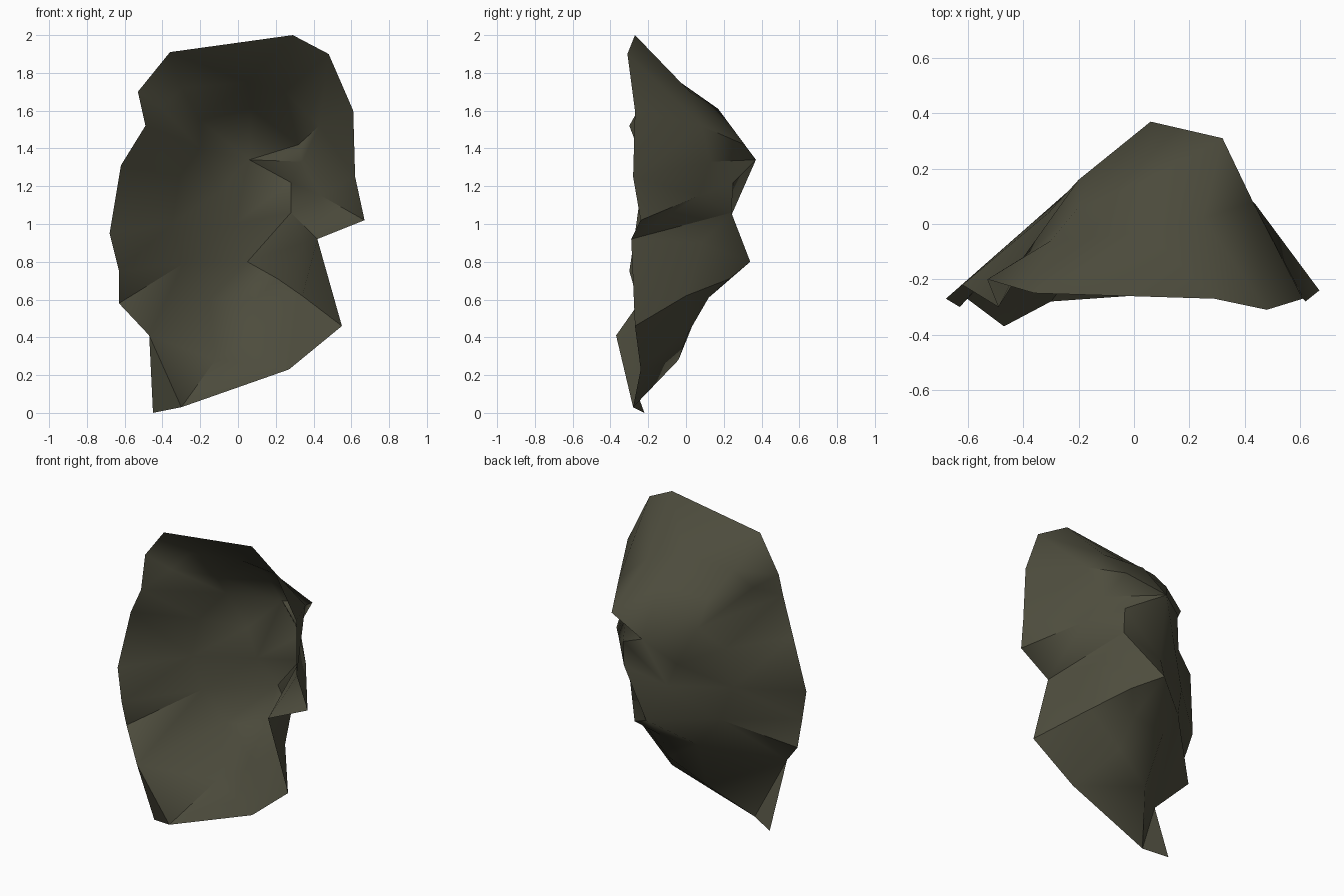
import bpy, bmesh, math
from mathutils import Vector
from mathutils.geometry import delaunay_2d_cdt

# Open rim of the hollow rock shell (x, y, z), counter-clockwise from the front
rim = [(-.45, -.22, 0), (-.30, -.28, .03), (.27, -.24, .23), (.55, -.27, .46),
       (.42, -.29, .92), (.67, -.24, 1.02), (.62, -.28, 1.25), (.61, -.27, 1.60),
       (.48, -.31, 1.90), (.29, -.27, 2.0), (-.36, -.25, 1.91), (-.53, -.20, 1.70),
       (-.49, -.30, 1.52), (-.62, -.22, 1.31), (-.68, -.27, .95), (-.63, -.30, .75),
       (-.63, -.25, .58), (-.47, -.37, .41)]

# Craggy creases and pockets inside the hollow
crags = [(-.30, -.06, 1.72), (.05, -.03, 1.75), (.07, .17, 1.61), (-.40, -.12, 1.61),
         (-.20, .06, 1.55), (-.20, .16, 1.40), (-.31, .04, 1.25), (-.10, .24, 1.17),
         (.06, .37, 1.34), (.32, .31, 1.42), (.34, .13, 1.33), (.28, .25, 1.22),
         (.28, .24, 1.06), (-.02, .22, 1.0), (.05, .34, .80), (-.29, .06, .79),
         (.21, .23, .71), (-.15, .09, .60), (.10, .12, .61), (-.12, -.04, .28),
         (.12, .01, .42), (.34, .0, .62), (.25, .02, 1.70), (.43, .08, 1.52),
         (.44, .07, 1.15), (.35, .08, .90), (-.35, .02, 1.0)]

points = rim + crags
n = len(rim)
flat = [Vector((x, z)) for x, y, z in points]
edges = [(i, (i + 1) % n) for i in range(n)]
verts, _, faces, origin, _, _ = delaunay_2d_cdt(flat, edges, [], 1, 1e-5)

# Stretch the triangulated outline back into a deep shell
mesh = bpy.data.meshes.new("rock_shell")
mesh.from_pydata([(v.x, points[o[0]][1] if o else 0, v.y)
                  for v, o in zip(verts, origin)], [], [tuple(f) for f in faces])
mesh.update()
rock = bpy.data.objects.new("rock_shell", mesh)
bpy.context.collection.objects.link(rock)

# Dark olive stone
stone = bpy.data.materials.new("dark olive stone")
stone.diffuse_color = (.075, .073, .047, 1)
mesh.materials.append(stone)

bpy.context.view_layer.objects.active = rock
rock.select_set(True)
bpy.ops.object.shade_smooth_by_angle(angle=math.radians(50))
